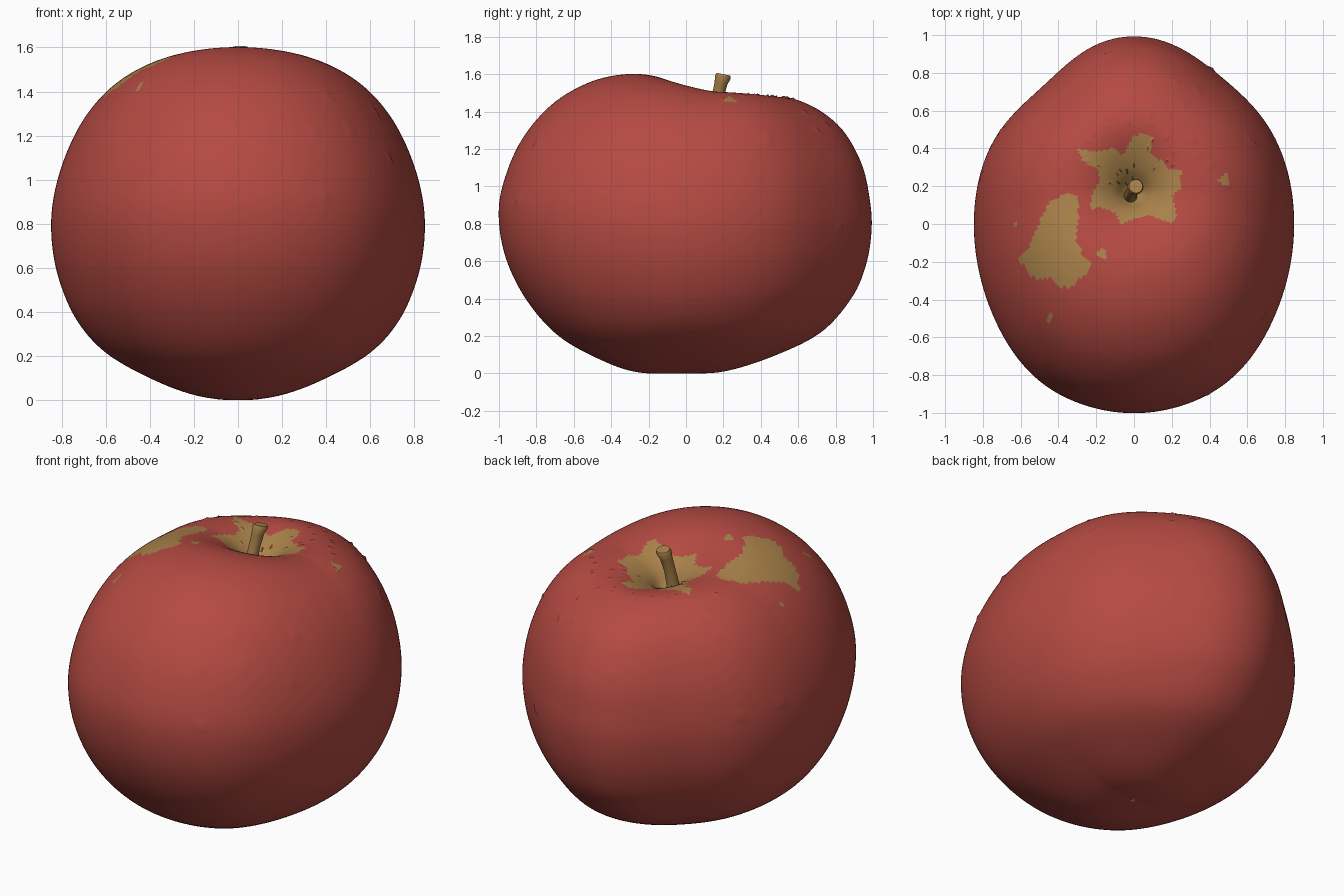
import bpy, bmesh, math, random
from mathutils import Vector

if "Cube" in bpy.data.objects:
    bpy.data.objects.remove(bpy.data.objects["Cube"])

random.seed(4)
SEG, SUB = 200, 7


def material(name, rgb):
    m = bpy.data.materials.new(name)
    m.diffuse_color = (*rgb, 1)
    m.use_nodes = True
    m.node_tree.nodes["Principled BSDF"].inputs["Base Color"].default_value = m.diffuse_color
    return m


red = material("apple_red", (0.456, 0.068, 0.054))
tan = material("russet_tan", (0.40, 0.222, 0.069))

# Rings from stem hollow to base: half width, side z, front y, front z, back y, back z, centre y
rings = [
    (0.00, 1.33, 0.16, 1.33, 0.16, 1.33, 0.16),
    (0.05, 1.36, 0.12, 1.37, 0.22, 1.36, 0.17),
    (0.11, 1.43, 0.07, 1.45, 0.30, 1.415, 0.18),
    (0.20, 1.485, -0.01, 1.52, 0.42, 1.46, 0.19),
    (0.32, 1.505, -0.15, 1.585, 0.53, 1.475, 0.18),
    (0.45, 1.485, -0.32, 1.60, 0.63, 1.45, 0.15),
    (0.59, 1.40, -0.52, 1.555, 0.75, 1.385, 0.11),
    (0.705, 1.265, -0.72, 1.435, 0.86, 1.28, 0.07),
    (0.79, 1.09, -0.88, 1.245, 0.95, 1.11, 0.035),
    (0.84, 0.90, -0.975, 1.02, 0.99, 0.93, 0.01),
    (0.845, 0.72, -1.0, 0.83, 1.0, 0.77, 0.0),
    (0.81, 0.54, -0.96, 0.61, 0.97, 0.58, 0.0),
    (0.73, 0.36, -0.85, 0.39, 0.89, 0.40, 0.0),
    (0.60, 0.215, -0.68, 0.20, 0.72, 0.215, 0.0),
    (0.40, 0.10, -0.45, 0.07, 0.45, 0.085, 0.0),
    (0.20, 0.025, -0.25, 0.005, 0.20, 0.01, 0.0),
    (0.00, 0.00, 0.00, 0.00, 0.00, 0.00, 0.0),
]


def spline(pts, t):
    i = min(int(t), len(pts) - 2)
    u = t - i
    a, b, c, d = (pts[max(0, min(len(pts) - 1, i + k))] for k in (-1, 0, 1, 2))
    return [0.5 * (2 * q + (r - p) * u + (2 * p - 5 * q + 4 * r - s) * u * u
                   + (3 * q - p - 3 * r + s) * u ** 3) for p, q, r, s in zip(a, b, c, d)]


def bump(a, centre, width):
    d = (math.degrees(a) - centre + 180) % 360 - 180
    return math.exp(-(d / width) ** 2)


def point(ring, a):
    w, zs, yf, zf, yb, zb, cy = ring
    c, s = math.cos(a), math.sin(a)
    # uneven shoulders
    k = 1 - 0.075 * bump(a, 128, 22) - 0.05 * bump(a, 55, 22) \
        + 0.02 * bump(a, 232, 20) + 0.02 * bump(a, 308, 20)
    k = 1 + (k - 1) * min(1, w / 0.7)
    f = abs(s) ** 1.4
    y = cy + k * s * ((yb - cy) if s > 0 else (cy - yf))
    z = zs * (1 - f) + (zb if s > 0 else zf) * f
    return Vector((k * c * w, y, max(0, z)))


# Russet patches, drawn as outlines seen from above
star = [(-.30, .40), (-.20, .38), (-.11, .405), (-.06, .36), (0, .47), (.06, .48), (.10, .45),
        (.085, .37), (.16, .33), (.18, .29), (.25, .285), (.25, .19), (.20, .15), (.23, .03),
        (.20, 0), (.08, .05), (.01, .03), (-.07, 0), (-.10, .06), (-.18, .09), (-.235, .075),
        (-.22, .16), (-.18, .23), (-.19, .29), (-.27, .33)]
blotch = [(-.36, .165), (-.305, .15), (-.29, .04), (-.31, -.07), (-.27, -.175), (-.23, -.195),
          (-.235, -.25), (-.29, -.285), (-.33, -.335), (-.39, -.335), (-.45, -.29), (-.56, -.28),
          (-.605, -.185), (-.55, -.105), (-.52, -.05), (-.49, .04), (-.445, .115)]
spots = [(.48, .235, .028), (-.17, -.16, .026), (-.63, 0, .016), (-.44, -.5, .015)]


def inside(x, y, poly):
    hit = False
    for (x1, y1), (x2, y2) in zip(poly, poly[1:] + poly[:1]):
        if (y1 > y) != (y2 > y) and x < (x2 - x1) * (y - y1) / (y2 - y1) + x1:
            hit = not hit
    return hit


def russet(p):
    return p.z > 1.1 and (inside(p.x, p.y, star) or inside(p.x, p.y, blotch)
                          or any(math.hypot(p.x - x, p.y - y) < r for x, y, r in spots))


def finish(name, bm, mats):
    bmesh.ops.recalc_face_normals(bm, faces=bm.faces[:])
    me = bpy.data.meshes.new(name)
    bm.to_mesh(me)
    bm.free()
    for m in mats:
        me.materials.append(m)
    ob = bpy.data.objects.new(name, me)
    bpy.context.collection.objects.link(ob)
    bpy.ops.object.select_all(action='DESELECT')
    ob.select_set(True)
    bpy.context.view_layer.objects.active = ob
    bpy.ops.object.shade_smooth_by_angle(angle=math.radians(50))
    return ob


def loft(bm, loops):
    for lo, hi in zip(loops, loops[1:]):
        n = len(lo)
        for j in range(n):
            bm.faces.new((lo[j], lo[(j + 1) % n], hi[(j + 1) % n], hi[j]))


# Apple body
bm = bmesh.new()
steps = (len(rings) - 1) * SUB
loops = []
for i in range(1, steps):
    r = spline(rings, i / SUB)
    loops.append([bm.verts.new(point(r, 2 * math.pi * j / SEG)) for j in range(SEG)])
loft(bm, loops)
for co, loop in (((0, .16, 1.33), loops[0]), ((0.02, 0, 0), loops[-1])):
    pole = bm.verts.new(co)
    for j in range(SEG):
        bm.faces.new((pole, loop[j], loop[(j + 1) % SEG]))
bmesh.ops.recalc_face_normals(bm, faces=bm.faces[:])
for f in bm.faces:
    f.material_index = 1 if russet(f.calc_center_median()) else 0
# small skin pimples on the right and back
bm.normal_update()
skin = [v for v in bm.verts if 0.6 < v.co.z < 1.5 and abs(v.co.y) < 0.9
        and (v.co.x > 0.2 or v.co.y > 0.2) and abs(v.co.x) < 0.82 and v.co.length > 1.2]
for v in random.sample(skin, 50):
    v.co += v.normal * 0.009
finish("apple_body", bm, [red, tan])

# Stem: tilted, flared at the cut end
bm = bmesh.new()
path = [(-.02, .14, 1.30, .042), (-.02, .15, 1.38, .034), (-.012, .168, 1.47, .031),
        (0, .187, 1.55, .034), (.008, .197, 1.585, .042), (.01, .20, 1.60, .036)]
loops = [[bm.verts.new((x + r * math.cos(a), y + r * math.sin(a), z - 0.2 * r * math.sin(a)))
          for a in (2 * math.pi * j / 20 for j in range(20))] for x, y, z, r in path]
loft(bm, loops)
bm.faces.new(loops[0])
bm.faces.new(loops[-1])
finish("stem", bm, [tan])
